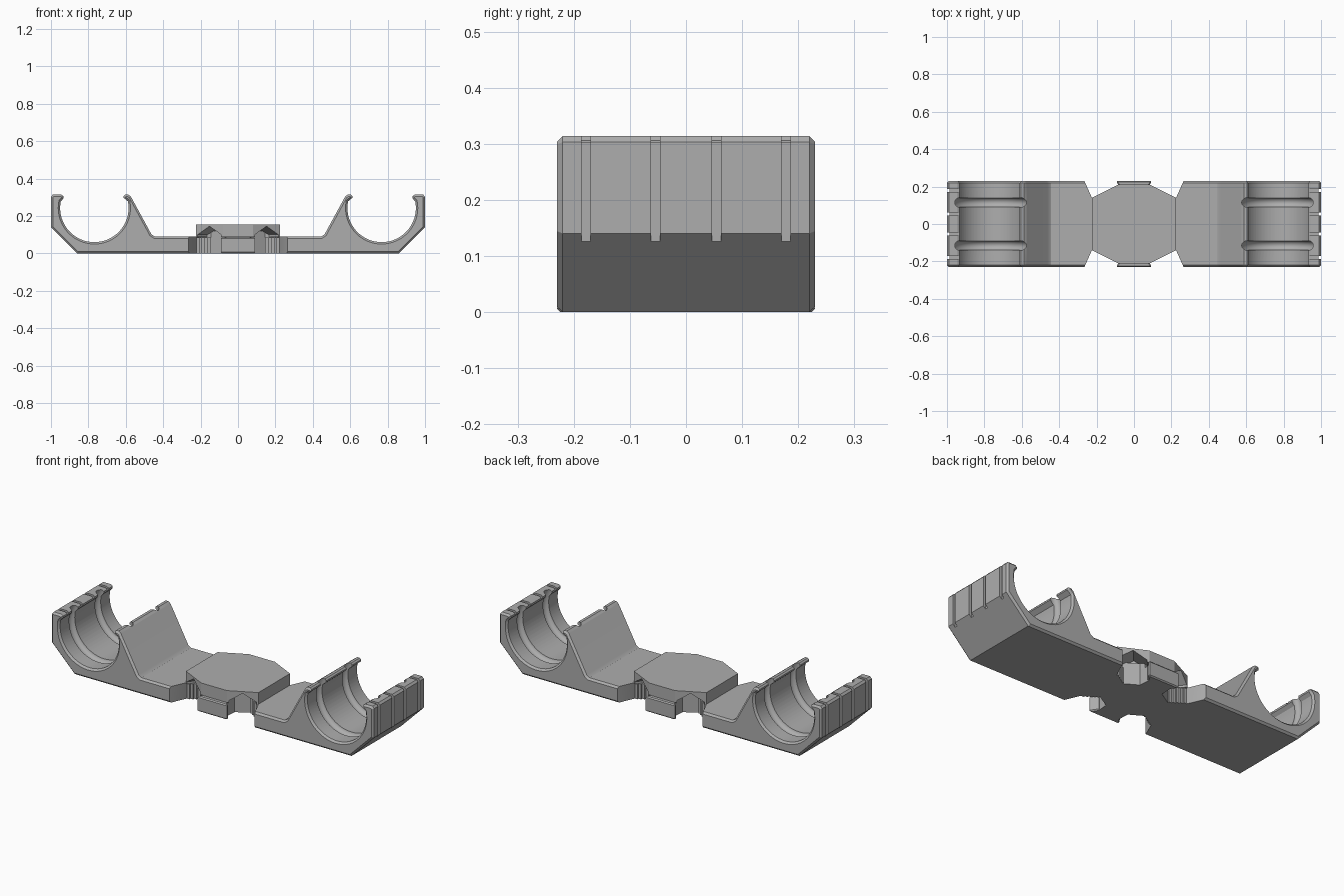
import bpy, bmesh
from math import cos, sin, radians, atan2
from mathutils import Matrix, Vector

cube = bpy.data.objects.get("Cube")
if cube:
    bpy.data.objects.remove(cube)

grey = bpy.data.materials.new("matte grey")
grey.use_nodes = True
grey.diffuse_color = (0.42, 0.42, 0.42, 1)
grey.node_tree.nodes["Principled BSDF"].inputs["Base Color"].default_value = grey.diffuse_color


def add_object(name, bm):
    bmesh.ops.recalc_face_normals(bm, faces=bm.faces)
    mesh = bpy.data.meshes.new(name)
    bm.to_mesh(mesh)
    bm.free()
    mesh.materials.append(grey)
    obj = bpy.data.objects.new(name, mesh)
    bpy.context.collection.objects.link(obj)
    return obj


def extrude(name, points, low, high, axis="Z", chamfer=0.0):
    """Extrude a flat outline along Z (xy outline) or Y (xz outline)."""
    def place(a, b, h):
        return (a, b, h) if axis == "Z" else (a, h, b)
    bm = bmesh.new()
    base = bm.faces.new([bm.verts.new(place(a, b, low)) for a, b in points])
    result = bmesh.ops.extrude_face_region(bm, geom=[base])
    top_verts = [v for v in result["geom"] if isinstance(v, bmesh.types.BMVert)]
    bmesh.ops.translate(bm, verts=top_verts, vec=place(0, 0, high - low))
    bmesh.ops.recalc_face_normals(bm, faces=bm.faces)
    if chamfer:
        k = 2 if axis == "Z" else 1
        rims = [e for e in bm.edges if abs(e.verts[0].co[k] - e.verts[1].co[k]) < 1e-6]
        bmesh.ops.bevel(bm, geom=rims, offset=chamfer, segments=1, profile=0.5,
                        affect="EDGES", clamp_overlap=True)
    return add_object(name, bm)


def cut(obj, cutter):
    mod = obj.modifiers.new("cut", "BOOLEAN")
    mod.operation = "DIFFERENCE"
    mod.solver = "EXACT"
    mod.object = cutter
    bpy.context.view_layer.update()
    graph = bpy.context.evaluated_depsgraph_get()
    mesh = bpy.data.meshes.new_from_object(obj.evaluated_get(graph))
    obj.modifiers.clear()
    obj.data = mesh
    bpy.data.objects.remove(cutter)


def ring(name, centre, major, minor, steps=64, sides=16):
    bm = bmesh.new()
    circle = bmesh.ops.create_circle(bm, segments=sides, radius=minor)
    bmesh.ops.translate(bm, verts=circle["verts"], vec=(major, 0, 0))
    bmesh.ops.rotate(bm, verts=bm.verts, cent=(0, 0, 0), matrix=Matrix.Rotation(radians(90), 3, "X"))
    # the section now lies in xz; turn it so it sweeps about y
    bmesh.ops.rotate(bm, verts=bm.verts, cent=(major, 0, 0), matrix=Matrix.Rotation(radians(90), 3, "X"))
    bmesh.ops.spin(bm, geom=bm.verts[:] + bm.edges[:], cent=(0, 0, 0), axis=(0, 1, 0),
                   angle=radians(360), steps=steps, use_merge=True)
    bmesh.ops.remove_doubles(bm, verts=bm.verts, dist=1e-5)
    bmesh.ops.translate(bm, verts=bm.verts, vec=centre)
    return add_object(name, bm)


# Clip: side profile with an open round cradle
CX, CZ, R, HALF = 0.768, 0.243, 0.183, 0.23
arc = [(CX + R * cos(radians(a)), CZ + R * sin(radians(a)))
       for a in [11 - 202 * i / 36 + 0 for i in range(37)]]
profile = [(0.2, 0), (0.86, 0), (1, 0.14), (1, 0.303), (0.99, 0.314), (0.945, 0.314),
           (0.932, 0.306), (0.932, 0.295)] + arc
profile += [(0.611, 0.297), (0.611, 0.306), (0.603, 0.314), (0.587, 0.314), (0.573, 0.304),
            (0.463, 0.102), (0.445, 0.09), (0.2, 0.09)]
clip = extrude("left_clip", profile, -HALF, HALF, "Y", 0.011)

# Round grooves inside the cradle
for y in (-0.115, 0.115):
    cut(clip, ring("ring_cutter", (CX, y, CZ), R - 0.006, 0.026))

# Narrow slots down the outer wall and over its lip
slot = [(0.9, 0.302), (0.986, 0.302), (0.986, 0.126), (1.1, 0.126), (1.1, 0.4), (0.9, 0.4)]
for y in (-0.178, -0.054, 0.054, 0.178):
    cut(clip, extrude("slot_cutter", slot, y - 0.008, y + 0.008, "Y"))

# Tapered inner end
for s in (-1, 1):
    taper = [(0.19, 0.061 * s), (0.285, 0.275 * s), (0.15, 0.275 * s), (0.15, 0.061 * s)]
    cut(clip, extrude("taper_cutter", taper, -0.1, 0.2))

other = clip.copy()
other.name = "right_clip"
other.data = clip.data.copy()
other.data.transform(Matrix.Scale(-1, 4, (1, 0, 0)))
other.data.flip_normals()
bpy.context.collection.objects.link(other)


def all_quarters(quarter):
    """Mirror a quarter outline into a closed loop."""
    half = quarter + [(-x, y) for x, y in reversed(quarter)]
    return half + [(-x, -y) for x, y in half]


# Hub core with ribbed notch walls
start, end, teeth = Vector((0.222, 0.136)), Vector((0.145, 0.085)), 5
ribs = []
for i in range(teeth):
    p = start.lerp(end, i / teeth)
    q = start.lerp(end, (i + 1) / teeth)
    ribs += [tuple(p), (q.x, p.y)]
core = extrude("hub_core", all_quarters(ribs + [tuple(end), (0.07, 0.13), (0.065, 0.2)]), 0, 0.085)
upper = extrude("hub_upper_core", all_quarters([(0.2, 0.09), (0.145, 0.085), (0.07, 0.13), (0.065, 0.16)]),
                0.08, 0.12)

# Hub cap with roof-shaped hollows over the four notches
cap = extrude("hub_cap", all_quarters([(0.225, 0.14), (0.08, 0.212)]), 0.088, 0.155)
for sx in (-1, 1):
    for sy in (-1, 1):
        roof = extrude("roof_cutter", [(-0.068, 0.07), (0.068, 0.07), (0.068, 0.1), (0, 0.145), (-0.068, 0.1)],
                       0.13, 0.35, "Y")
        turn = atan2(0.175 * sy, 0.152 * sx) - radians(90)
        roof.data.transform(Matrix.Rotation(turn, 4, "Z"))
        cut(cap, roof)

# Flared tabs at front and back
for name, s in (("front_tab", -1), ("back_tab", 1)):
    extrude(name, [(-0.068, 0.185 * s), (0.068, 0.185 * s), (0.092, 0.222 * s), (0.092, 0.23 * s),
                   (-0.092, 0.23 * s), (-0.092, 0.222 * s)], 0, 0.085, "Z", 0.006)

# Smooth shading on the cradles
for obj in bpy.context.selected_objects:
    obj.select_set(False)
for obj in (clip, other):
    obj.select_set(True)
bpy.context.view_layer.objects.active = clip
bpy.ops.object.shade_smooth_by_angle(angle=radians(28))
